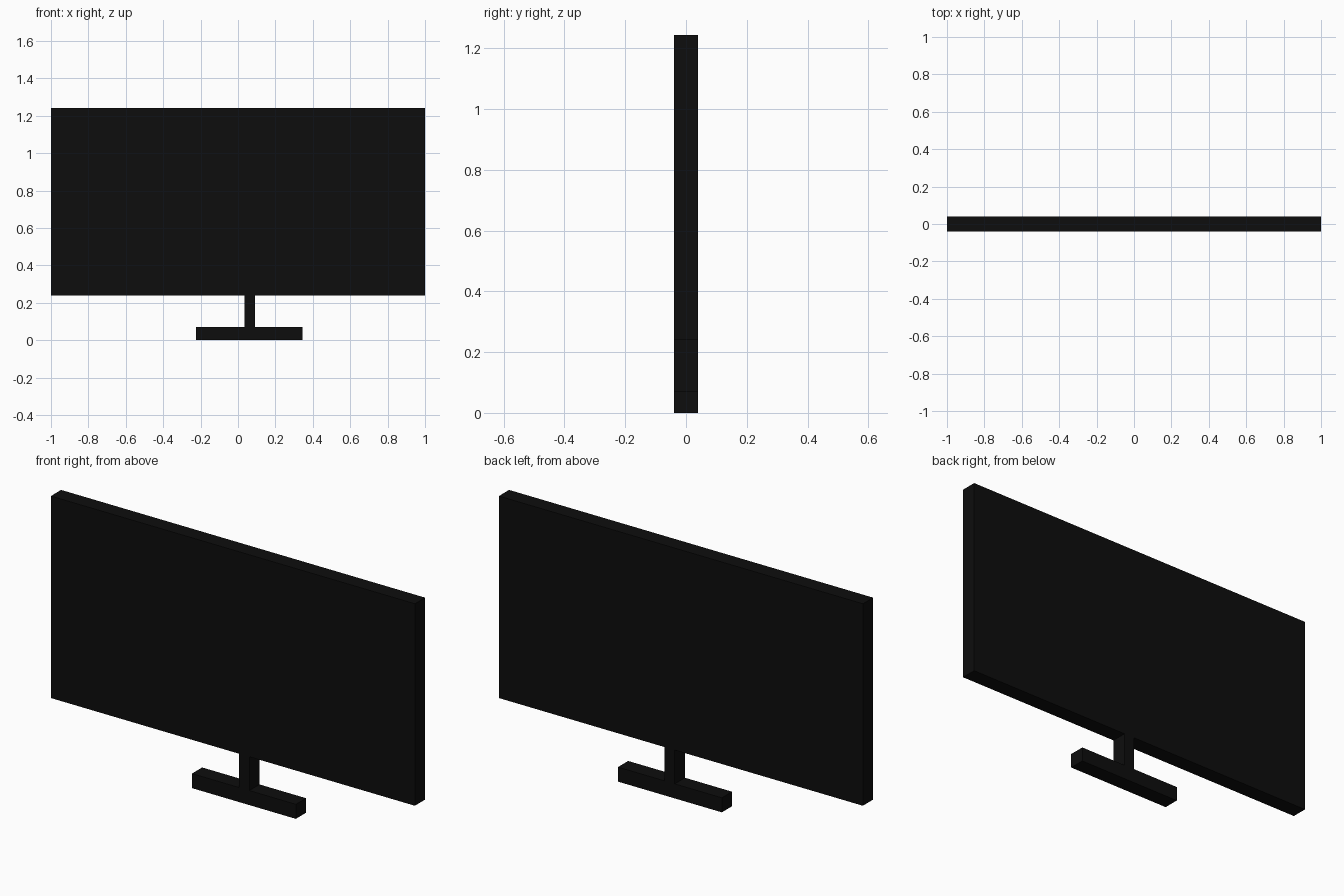
import bpy

if "Cube" in bpy.data.objects:
    bpy.data.objects.remove(bpy.data.objects["Cube"])

black = bpy.data.materials.new("matte black")
black.diffuse_color = (0.004, 0.004, 0.004, 1)
black.use_nodes = True
black.node_tree.nodes["Principled BSDF"].inputs["Base Color"].default_value = black.diffuse_color

DEPTH = 0.08


def box(name, x0, x1, z0, z1):
    """Box spanning the given x and z ranges, centred on y = 0."""
    bpy.ops.mesh.primitive_cube_add(size=1, location=((x0 + x1) / 2, 0, (z0 + z1) / 2))
    ob = bpy.context.object
    ob.name = name
    ob.scale = (x1 - x0, DEPTH, z1 - z0)
    bpy.ops.object.transform_apply(location=False, rotation=False, scale=True)
    ob.data.materials.append(black)
    return ob


# Display panel
box("screen_panel", -1.0, 1.0, 0.24, 1.243)
# Stand, slightly off centre
box("stand_neck", 0.034, 0.09, 0.072, 0.24)
box("stand_base", -0.225, 0.346, 0.0, 0.072)
